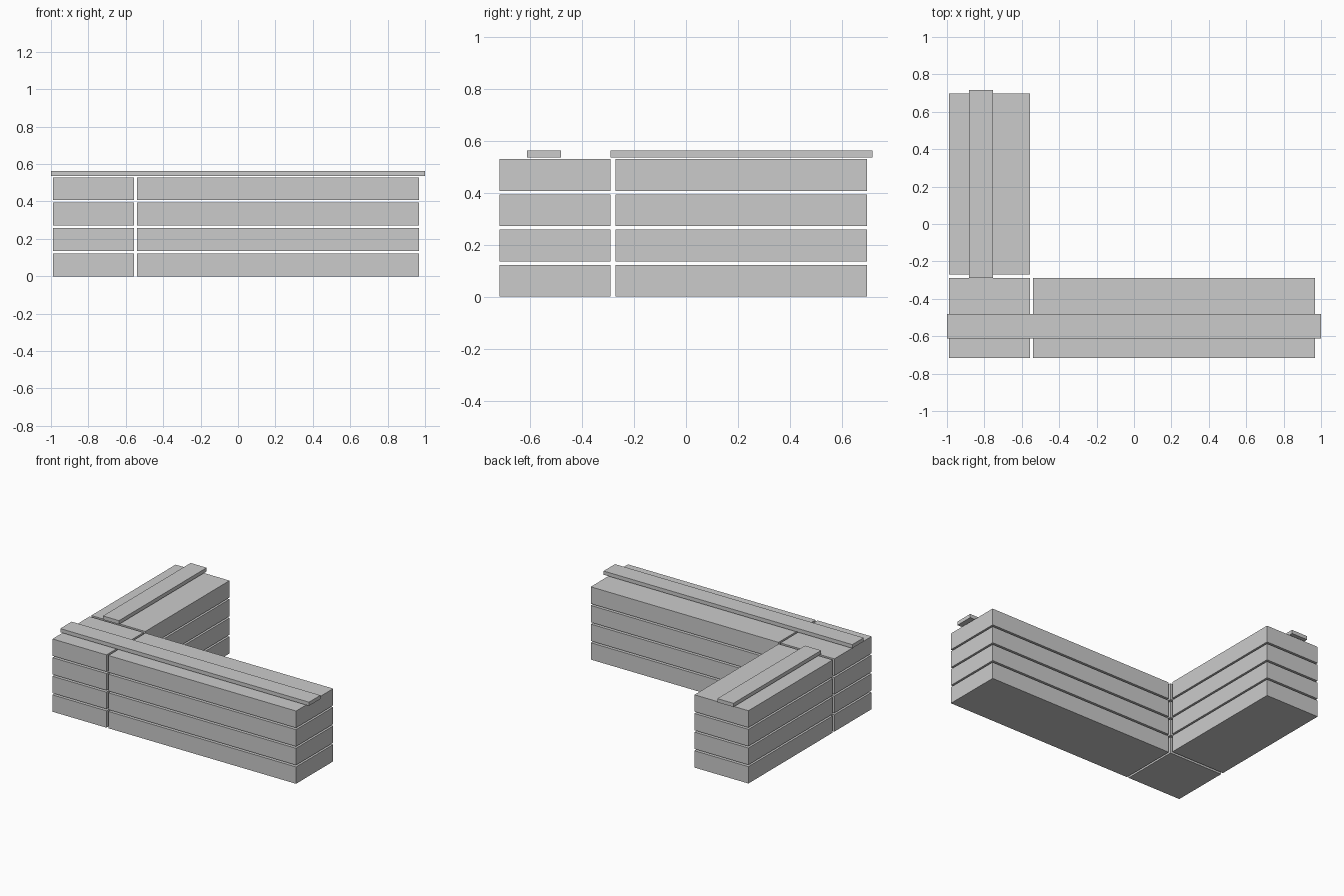
import bpy

if "Cube" in bpy.data.objects:
    bpy.data.objects.remove(bpy.data.objects["Cube"])

# One plain grey for everything
grey = bpy.data.materials.new("light_grey")
grey.diffuse_color = (0.6, 0.6, 0.6, 1.0)
grey.use_nodes = True
grey.node_tree.nodes["Principled BSDF"].inputs["Base Color"].default_value = grey.diffuse_color


def box(name, x, y, z):
    """Box spanning the given (low, high) ranges."""
    bpy.ops.mesh.primitive_cube_add(size=1, location=[sum(r) / 2 for r in (x, y, z)])
    ob = bpy.context.object
    ob.name = name
    ob.scale = [r[1] - r[0] for r in (x, y, z)]
    bpy.ops.object.transform_apply(location=False, rotation=False, scale=True)
    ob.data.materials.append(grey)
    return ob


WING_X, FRONT_Y = (-0.99, -0.556), (-0.717, -0.29)
COURSES, PITCH, HEIGHT = 4, 0.1355, 0.1225

# Four stacked courses: corner block, long front block, back wing block
for i in range(COURSES):
    z = (i * PITCH, i * PITCH + HEIGHT)
    box(f"corner_block_{i + 1}", WING_X, FRONT_Y, z)
    box(f"front_block_{i + 1}", (-0.541, 0.969), FRONT_Y, z)
    box(f"wing_block_{i + 1}", WING_X, (-0.271, 0.697), z)

# Thin planks lying above the top course
PLANK_Z = (0.535, 0.562)
box("front_plank", (-1.0, 1.0), (-0.613, -0.482), PLANK_Z)
box("wing_plank", (-0.883, -0.754), (-0.29, 0.717), PLANK_Z)
